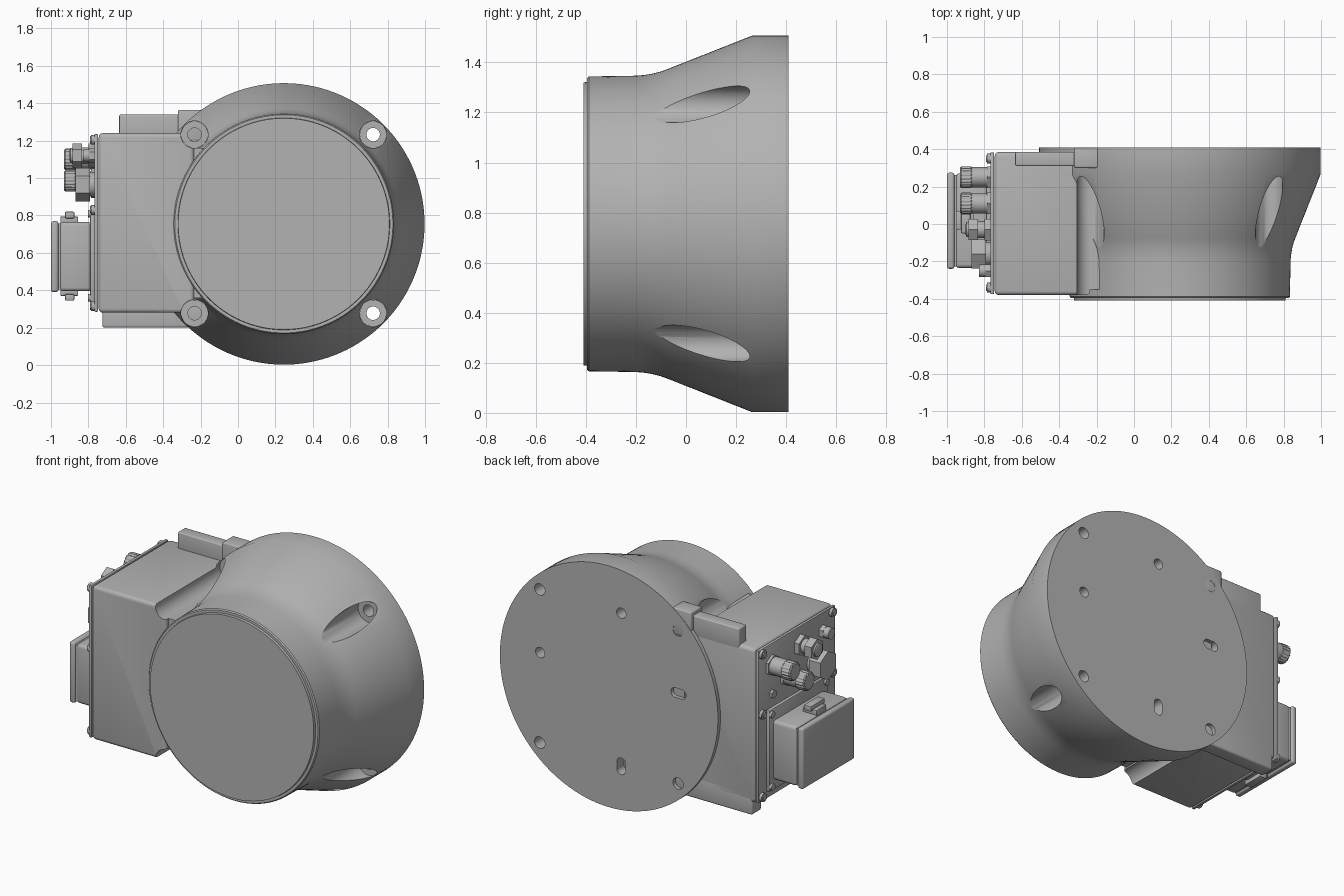
import bpy, bmesh, math
from mathutils import Matrix, Vector

if "Cube" in bpy.data.objects:
    bpy.data.objects.remove(bpy.data.objects["Cube"])

CX, CZ = 0.245, 0.755          # main axis of the round housing
HOLE = 0.4775                  # half spacing of the mounting holes

grey = bpy.data.materials.new("metal_grey")
grey.diffuse_color = (0.45, 0.45, 0.45, 1)
grey.use_nodes = True
grey.node_tree.nodes["Principled BSDF"].inputs["Base Color"].default_value = grey.diffuse_color


def finish(bm, name, angle=35):
    bmesh.ops.recalc_face_normals(bm, faces=bm.faces)
    me = bpy.data.meshes.new(name)
    bm.to_mesh(me)
    bm.free()
    ob = bpy.data.objects.new(name, me)
    bpy.context.collection.objects.link(ob)
    me.materials.append(grey)
    smooth(ob, angle)
    return ob


def smooth(ob, angle=35):
    bpy.ops.object.select_all(action='DESELECT')
    ob.select_set(True)
    bpy.context.view_layer.objects.active = ob
    bpy.ops.object.shade_smooth_by_angle(angle=math.radians(angle))


def box(name, x, y, z, bevel=0.0, segs=3):
    bm = bmesh.new()
    bmesh.ops.create_cube(bm, size=1)
    for v in bm.verts:
        v.co = Vector([(r[0] + r[1]) / 2 + c * (r[1] - r[0]) for r, c in zip((x, y, z), v.co)])
    if bevel:
        bmesh.ops.bevel(bm, geom=bm.edges[:], offset=bevel, segments=segs,
                        profile=0.5, affect='EDGES')
    return finish(bm, name)


def lathe(name, profile, centre, axis, n=48):
    """Revolve (position along axis, radius) points; flat caps at both ends."""
    bm = bmesh.new()
    rings = []
    for p, r in profile:
        ring = []
        for i in range(n):
            a = 2 * math.pi * (i + 0.5) / n
            u, w = r * math.cos(a), r * math.sin(a)
            co = (p, centre[0] + u, centre[1] + w) if axis == 'X' else (centre[0] + u, p, centre[1] + w)
            ring.append(bm.verts.new(co))
        rings.append(ring)
    for a, b in zip(rings, rings[1:]):
        for i in range(n):
            bm.faces.new((a[i], a[(i + 1) % n], b[(i + 1) % n], b[i]))
    bm.faces.new(rings[0])
    bm.faces.new(rings[-1])
    return finish(bm, name)


def rod(name, p0, p1, r, centre, axis='X', n=24):
    return lathe(name, [(p0, r), (p1, r)], centre, axis, n)


def cut(targets, cutters):
    for t in targets:
        for c in cutters:
            m = t.modifiers.new("cut", 'BOOLEAN')
            m.operation, m.solver, m.object = 'DIFFERENCE', 'EXACT', c
            bpy.ops.object.select_all(action='DESELECT')
            t.select_set(True)
            bpy.context.view_layer.objects.active = t
            bpy.ops.object.modifier_apply(modifier=m.name)
        smooth(t)
    for c in cutters:
        bpy.data.objects.remove(c)


# Round flared housing
body = lathe("round_housing", [
    (-0.41, 0.565), (-0.395, 0.567), (-0.395, 0.583), (-0.388, 0.589), (-0.2, 0.592),
    (-0.165, 0.595), (-0.13, 0.601), (-0.1, 0.609), (-0.07, 0.62),
    (0.265, 0.7525), (0.41, 0.7525)], (CX, CZ), 'Y', 128)

# Side terminal housing with its rear flange bars
side = box("terminal_housing", (-0.745, -0.235), (-0.38, 0.385), (0.28, 1.24), 0.022)
side_core = box("housing_neck", (-0.26, -0.12), (-0.35, 0.385), (0.36, 1.16))
box("upper_flange_bar", (-0.635, -0.2), (0.31, 0.385), (1.2, 1.34), 0.008)
box("upper_flange_step", (-0.32, -0.17), (0.3, 0.408), (1.2, 1.365), 0.008)
lower = box("lower_flange", (-0.725, -0.17), (0.29, 0.385), (0.2, 0.34), 0.012)

# Screw pockets and through holes at the four corners
cutters = []
for sx in (-1, 1):
    for sz in (-1, 1):
        c = (CX + sx * HOLE, CZ + sz * HOLE)
        cutters.append(rod("pocket", -0.8, 0.265, 0.073, c, 'Y', 40))
        cutters.append(rod("hole", 0.2, 0.6, 0.036, c, 'Y', 24))
# Blind dowel holes and slots in the rear face
for c in ((0.72, 0.84), (0.16, 1.235)):
    cutters.append(rod("dowel_hole", 0.34, 0.6, 0.032, c, 'Y', 24))
for c, d in (((-0.235, 0.84), (1, 0)), ((0.16, 0.28), (0, 1))):
    slot = rod("slot", 0.34, 0.6, 0.03, c, 'Y', 24)
    for v in slot.data.vertices:
        v.co.x += d[0] * math.copysign(0.022, v.co.x - c[0])
        v.co.z += d[1] * math.copysign(0.022, v.co.z - c[1])
    cutters.append(slot)
cut([body, side], cutters)

# Pocket rims around the front screw seats
for sx in (-1, 1):
    for sz in (-1, 1):
        ring = lathe("screw_seat", [(0.255, 0.072), (0.27, 0.072)],
                     (CX + sx * HOLE, CZ + sz * HOLE), 'Y', 40)
        cut([ring], [rod("seat_hole", 0.2, 0.6, 0.036,
                         (CX + sx * HOLE, CZ + sz * HOLE), 'Y', 24)])

# Cover plate and its hex screws
box("cover_plate", (-0.768, -0.748), (-0.375, 0.383), (0.285, 1.235), 0.006, 2)
for y in (-0.34, 0.35):
    for z in (0.315, 0.83, 1.205):
        rod("cover_screw", -0.785, -0.76, 0.027, (y, z), n=20)
        rod("cover_screw_head", -0.792, -0.78, 0.02, (y, z), n=6)

# Large plug connector: flange, shell, seal and lid
box("plug_flange", (-0.79, -0.765), (-0.27, 0.305), (0.33, 0.84), 0.008, 2)
box("plug_shell", (-0.955, -0.78), (-0.235, 0.27), (0.395, 0.765), 0.02)
box("plug_seal", (-0.97, -0.945), (-0.228, 0.263), (0.403, 0.757))
box("plug_lid", (-1.0, -0.96), (-0.24, 0.275), (0.39, 0.77), 0.014)
for z0, z1 in ((0.755, 0.795), (0.37, 0.405)):
    box("latch_base", (-0.95, -0.855), (-0.03, 0.07), (z0, z1), 0.006, 2)
for z0, z1 in ((0.785, 0.82), (0.345, 0.38)):
    box("latch_clip", (-0.925, -0.875), (-0.05, 0.09), (z0, z1), 0.006, 2)
for y in (-0.25, 0.285):
    for z in (0.36, 0.81):
        rod("flange_screw", -0.803, -0.785, 0.02, (y, z), n=20)

# Round connectors with ribbed caps
for y, z in ((0.25, 1.1), (0.11, 0.985)):
    rod("connector_base", -0.785, -0.76, 0.066, (y, z), n=6)
    rod("connector_barrel", -0.87, -0.765, 0.054, (y, z), n=32)
    rod("cap_core", -0.925, -0.865, 0.052, (y, z), n=32)
    cap = lathe("ribbed_cap", [(-0.93, 0.05), (-0.922, 0.058), (-0.872, 0.058), (-0.865, 0.052)],
                (y, z), 'X', 72)
    for v in cap.data.vertices:
        d = Vector((0, v.co.y - y, v.co.z - z))
        k = int((math.atan2(d.z, d.y) % (2 * math.pi)) / (2 * math.pi) * 72)
        if k % 4 < 2:
            v.co -= d * 0.1

# Cable gland with hex nut and stem
lathe("gland_body", [(-0.9, 0.028), (-0.895, 0.04), (-0.85, 0.045), (-0.765, 0.045)],
      (-0.03, 1.12), 'X', 32)
rod("gland_nut", -0.885, -0.835, 0.065, (-0.03, 1.12), n=6)
rod("gland_collar", -0.8, -0.765, 0.066, (-0.03, 1.12), n=6)

# Hex plug, vent and small screws
rod("hex_plug", -0.87, -0.79, 0.09, (-0.16, 0.965), n=6)
rod("hex_plug_base", -0.8, -0.76, 0.065, (-0.16, 0.965), n=32)
rod("vent_base", -0.795, -0.76, 0.04, (-0.25, 1.12), n=6)
rod("vent_cap", -0.83, -0.79, 0.034, (-0.25, 1.12), n=24)
rod("ground_screw", -0.785, -0.76, 0.026, (0.25, 0.92), n=6)
